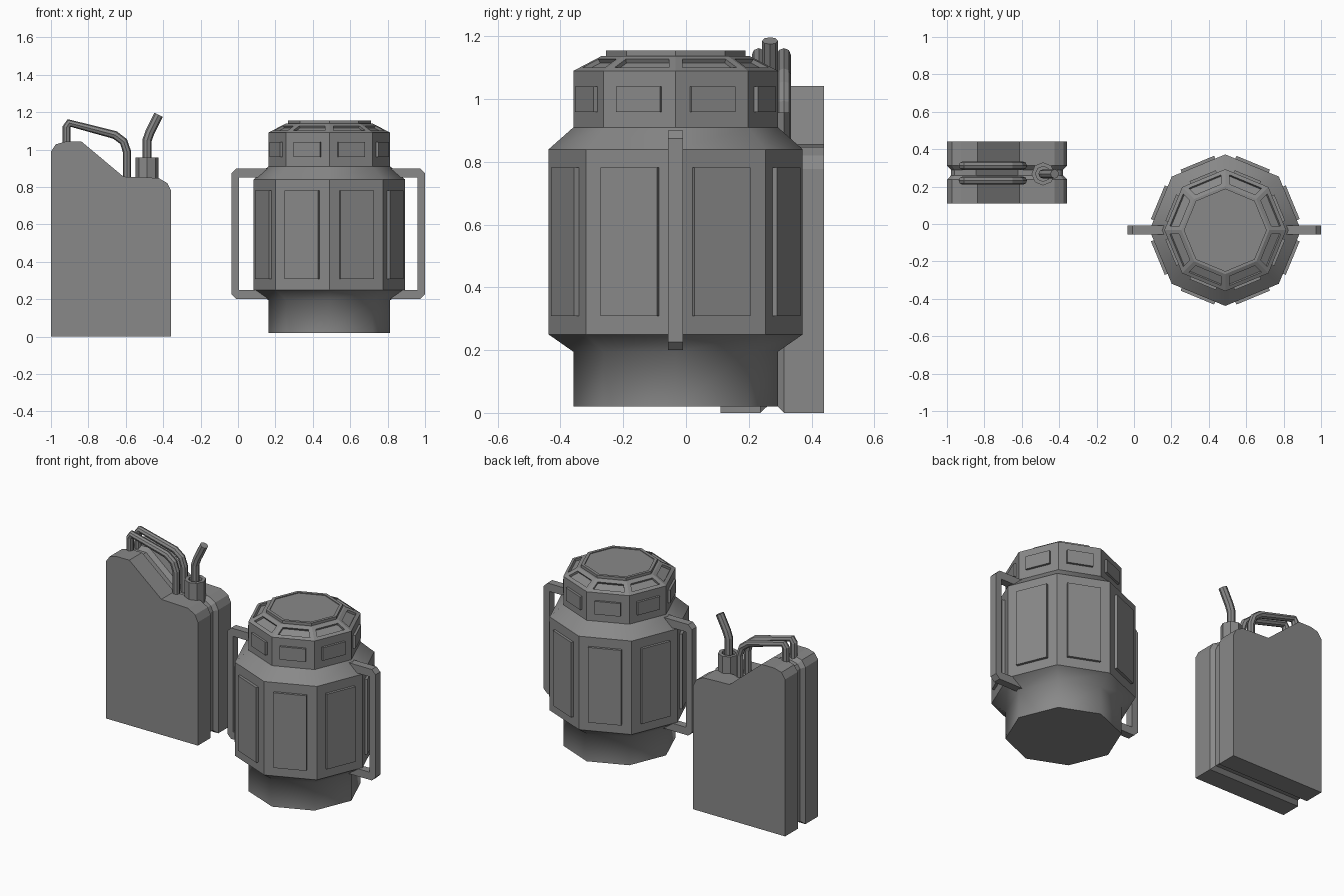
import bpy, bmesh
from math import sin, cos, pi
from mathutils import Vector

cube = bpy.data.objects.get("Cube")
if cube:
    bpy.data.objects.remove(cube)

grey = bpy.data.materials.new("plain grey")
grey.use_nodes = True
grey.diffuse_color = (0.25, 0.25, 0.25, 1)
grey.node_tree.nodes["Principled BSDF"].inputs["Base Color"].default_value = grey.diffuse_color


def finish(bm, name):
    mesh = bpy.data.meshes.new(name)
    bm.to_mesh(mesh)
    bm.free()
    obj = bpy.data.objects.new(name, mesh)
    mesh.materials.append(grey)
    bpy.context.collection.objects.link(obj)
    return obj


def loft(bm, rings):
    """Bridge a stack of equal point rings, capping both ends; return bands of faces."""
    vs = [[bm.verts.new(p) for p in ring] for ring in rings]
    bands = []
    for a, b in zip(vs, vs[1:]):
        n = len(a)
        bands.append([bm.faces.new((a[i], a[(i + 1) % n], b[(i + 1) % n], b[i])) for i in range(n)])
    caps = bm.faces.new(vs[0][::-1]), bm.faces.new(vs[-1])
    bmesh.ops.recalc_face_normals(bm, faces=bm.faces[:])
    return bands, caps


def octagon(x, y, z, r):
    return [(x + r * cos(i * pi / 4), y + r * sin(i * pi / 4), z) for i in range(8)]


def panel(bm, faces, margin, height):
    """Inset each face and push it out (or in) along its normal."""
    bmesh.ops.inset_individual(bm, faces=faces, thickness=margin, use_even_offset=True)
    new = bmesh.ops.extrude_discrete_faces(bm, faces=faces)["faces"]
    for f in new:
        f.normal_update()
        bmesh.ops.translate(bm, verts=f.verts[:], vec=f.normal * height)


def tube(name, points, radius):
    curve = bpy.data.curves.new(name, "CURVE")
    curve.dimensions = "3D"
    curve.bevel_depth = radius
    curve.bevel_resolution = 2
    curve.use_fill_caps = True
    spline = curve.splines.new("POLY")
    spline.points.add(len(points) - 1)
    for p, co in zip(spline.points, points):
        p.co = (*co, 1)
    spline.use_smooth = False
    curve.materials.append(grey)
    obj = bpy.data.objects.new(name, curve)
    bpy.context.collection.objects.link(obj)


# Eight-sided canister with raised and sunken panels
CX, CY = 0.488, -0.033
profile = [(0.02, 0.326), (0.195, 0.326), (0.25, 0.405), (0.84, 0.405), (0.91, 0.326),
           (1.09, 0.326), (1.138, 0.235), (1.138, 0.222), (1.155, 0.222)]
bm = bmesh.new()
bands, caps = loft(bm, [octagon(CX, CY, z, r) for z, r in profile])
for i in (0, 1, 3):
    for f in bands[i]:
        f.smooth = True
panel(bm, bands[2], 0.058, 0.016)
panel(bm, bands[4], 0.049, 0.014)
panel(bm, bands[5], 0.022, -0.014)
panel(bm, [caps[1]], 0.018, -0.005)
finish(bm, "canister_body")

# Bracket handles on both sides of the canister
bar, cut = 0.041, 0.026
for name, side, outer in (("left", 1, 1.0), ("right", -1, -0.035)):
    root = CX + side * 0.32
    inner = outer - side * bar
    outline = [(root, 0.2), (outer - side * cut, 0.2), (outer, 0.2 + cut),
               (outer, 0.9 - cut), (outer - side * cut, 0.9), (root, 0.9),
               (root, 0.85), (inner, 0.85), (inner, 0.248), (root, 0.248)]
    bm = bmesh.new()
    loft(bm, [[(x, y, z) for x, z in outline] for y in (CY - 0.024, CY + 0.024)])
    finish(bm, "canister_handle_" + name)


# Fuel can with a seam groove running round its middle
def shrink(points, d):
    """Offset a counter-clockwise outline inwards."""
    out = []
    for i, p in enumerate(points):
        a = (p - points[i - 1]).normalized()
        b = (points[(i + 1) % len(points)] - p).normalized()
        na, nb = Vector((-a.y, a.x)), Vector((-b.y, b.x))
        out.append(p + (na + nb) * d / (1 + na.dot(nb)))
    return out


can = [Vector(p) for p in (
    (-1, 0), (-0.357, 0), (-0.357, 0.778), (-0.377, 0.82), (-0.425, 0.848), (-0.612, 0.855),
    (-0.836, 1.042), (-0.925, 1.042), (-0.974, 1.028), (-1, 0.99))]
layers = [(0.11, 0), (0.237, 0), (0.26, 0.022), (0.29, 0.022), (0.313, 0), (0.44, 0)]
bm = bmesh.new()
loft(bm, [[(p.x, y, p.y) for p in shrink(can, d)] for y, d in layers])
finish(bm, "fuel_can_body")

# Twin carrying bars
grip = [(-0.916, 0.98), (-0.916, 1.12), (-0.902, 1.142), (-0.658, 1.078),
        (-0.612, 1.043), (-0.594, 0.99), (-0.594, 0.8)]
for name, y in (("front", 0.232), ("back", 0.312)):
    tube("fuel_can_grip_" + name, [(x, y, z) for x, z in grip], 0.022)

# Spout collar and bent pipe
SX, SY = -0.486, 0.268
bm = bmesh.new()
bands, caps = loft(bm, [octagon(SX, SY, z, 0.062) for z in (0.8, 0.957)])
panel(bm, [caps[1]], 0.02, -0.02)
finish(bm, "spout_collar")
tube("spout_pipe", [(SX, SY, 0.9), (SX, SY, 1.05), (-0.472, SY, 1.09), (-0.424, SY, 1.186)], 0.025)
